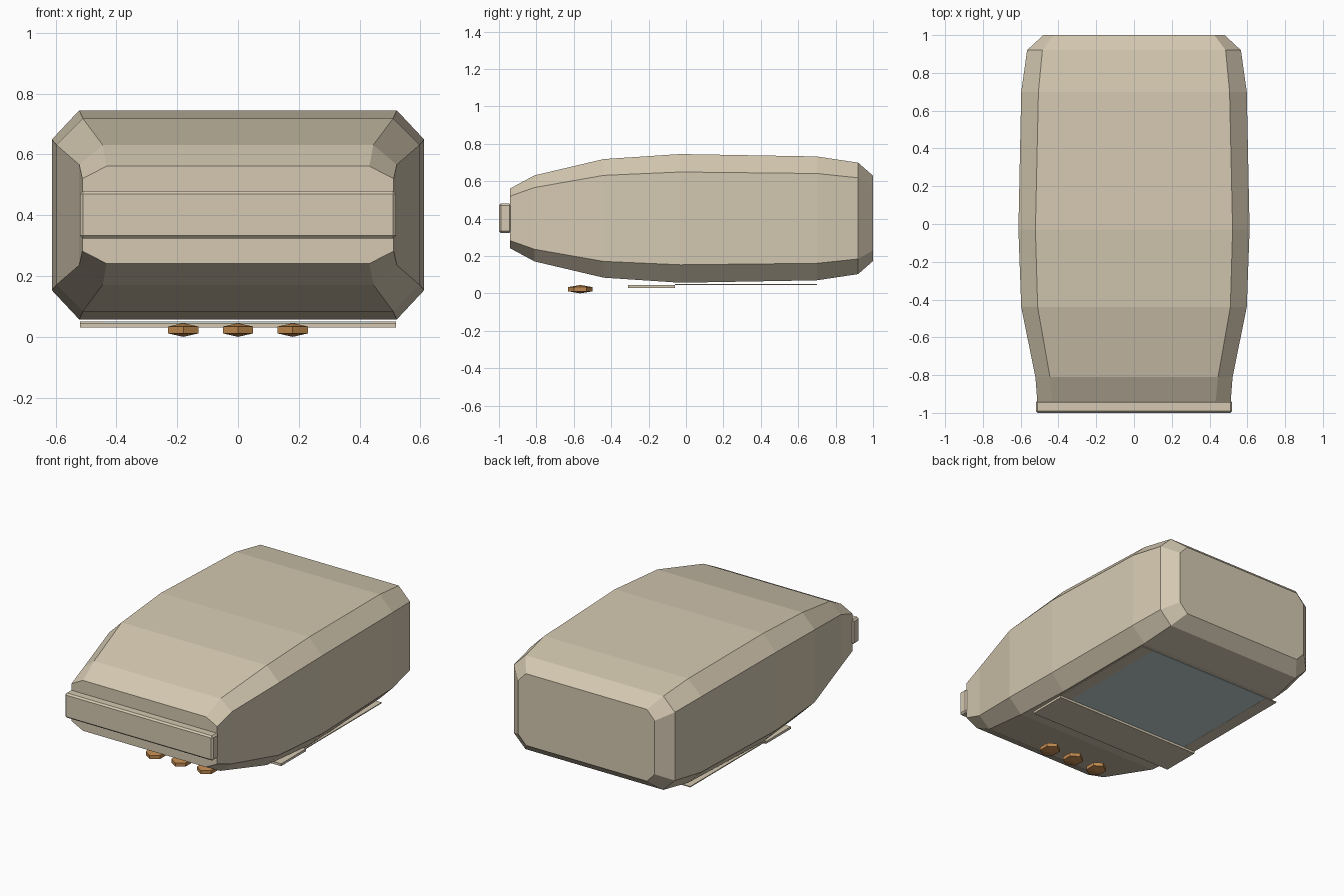
import bpy, bmesh
from mathutils import Matrix, Vector

if "Cube" in bpy.data.objects:
    bpy.data.objects.remove(bpy.data.objects["Cube"], do_unlink=True)


def material(name, rgb):
    m = bpy.data.materials.new(name)
    m.use_nodes = True
    m.diffuse_color = (*rgb, 1)
    m.node_tree.nodes["Principled BSDF"].inputs["Base Color"].default_value = (*rgb, 1)
    return m


BEIGE = material("warm beige", (0.66, 0.58, 0.44))
GLASS = material("pale blue grey", (0.54, 0.66, 0.64))
AMBER = material("amber", (0.52, 0.25, 0.08))


def finish(name, bm, mat):
    bmesh.ops.recalc_face_normals(bm, faces=bm.faces)
    mesh = bpy.data.meshes.new(name)
    bm.to_mesh(mesh)
    bm.free()
    mesh.materials.append(mat)
    ob = bpy.data.objects.new(name, mesh)
    bpy.context.collection.objects.link(ob)
    return ob


def box(name, lo, hi, mat, bevel=0):
    lo, hi = Vector(lo), Vector(hi)
    bm = bmesh.new()
    bmesh.ops.create_cube(bm, size=1, matrix=Matrix.Translation((lo + hi) / 2)
                          @ Matrix.Diagonal((*(hi - lo), 1)))
    if bevel:
        bmesh.ops.bevel(bm, geom=bm.edges[:], offset=bevel, segments=1, affect='EDGES')
    return finish(name, bm, mat)


# Body: chamfered rectangular sections lofted from front to back
MID = 0.401
SECTIONS = [  # y, half width, inner half width, half height, inner half height
    (-0.94, 0.512, 0.432, 0.160, 0.119),
    (-0.81, 0.522, 0.445, 0.230, 0.165),
    (-0.44, 0.597, 0.510, 0.317, 0.230),
    (-0.03, 0.612, 0.522, 0.344, 0.248),
    (0.70, 0.597, 0.506, 0.331, 0.240),
    (0.92, 0.566, 0.485, 0.298, 0.217),
    (1.00, 0.480, 0.425, 0.228, 0.170),
]
bm = bmesh.new()
rings = []
for y, w, wi, h, hi in SECTIONS:
    corners = [(w, hi), (wi, h), (-wi, h), (-w, hi), (-w, -hi), (-wi, -h), (wi, -h), (w, -hi)]
    rings.append([bm.verts.new((x, y, MID + z)) for x, z in corners])
for a, b in zip(rings, rings[1:]):
    for i in range(8):
        j = (i + 1) % 8
        bm.faces.new((a[i], a[j], b[j], b[i]))
bm.faces.new(rings[0])
bm.faces.new(rings[-1])
finish("body", bm, BEIGE)

# Front bumper bar and underside plates
box("front_bumper", (-0.52, -1.0, 0.323), (0.52, -0.935, 0.48), BEIGE, 0.01)
box("belly_cross_plate", (-0.52, -0.31, 0.03), (0.52, -0.06, 0.045), BEIGE)
box("belly_window", (-0.44, -0.06, 0.045), (0.44, 0.70, 0.05), GLASS)
for side, s in (("left", 1), ("right", -1)):
    xs = sorted((0.44 * s, 0.52 * s))
    box(side + "_belly_rail", (xs[0], -0.06, 0.044), (xs[1], 0.70, 0.05), BEIGE)

# Row of faceted lamps under the nose
for name, x in (("right_lamp", -0.18), ("middle_lamp", 0), ("left_lamp", 0.18)):
    bm = bmesh.new()
    bmesh.ops.create_uvsphere(bm, u_segments=6, v_segments=3, radius=1)
    turn = Matrix.Rotation(0.5236, 4, 'Z')
    first = max(bm.verts, key=lambda v: v.co.x)
    if abs(first.co.y) > 0.1:  # keep the hexagon pointing along y
        turn = Matrix.Identity(4)
    bmesh.ops.transform(bm, verts=bm.verts, matrix=Matrix.Translation((x, -0.565, 0.0225))
                        @ Matrix.Diagonal((0.0665, 0.075, 0.0225, 1)) @ turn)
    finish(name, bm, AMBER)
